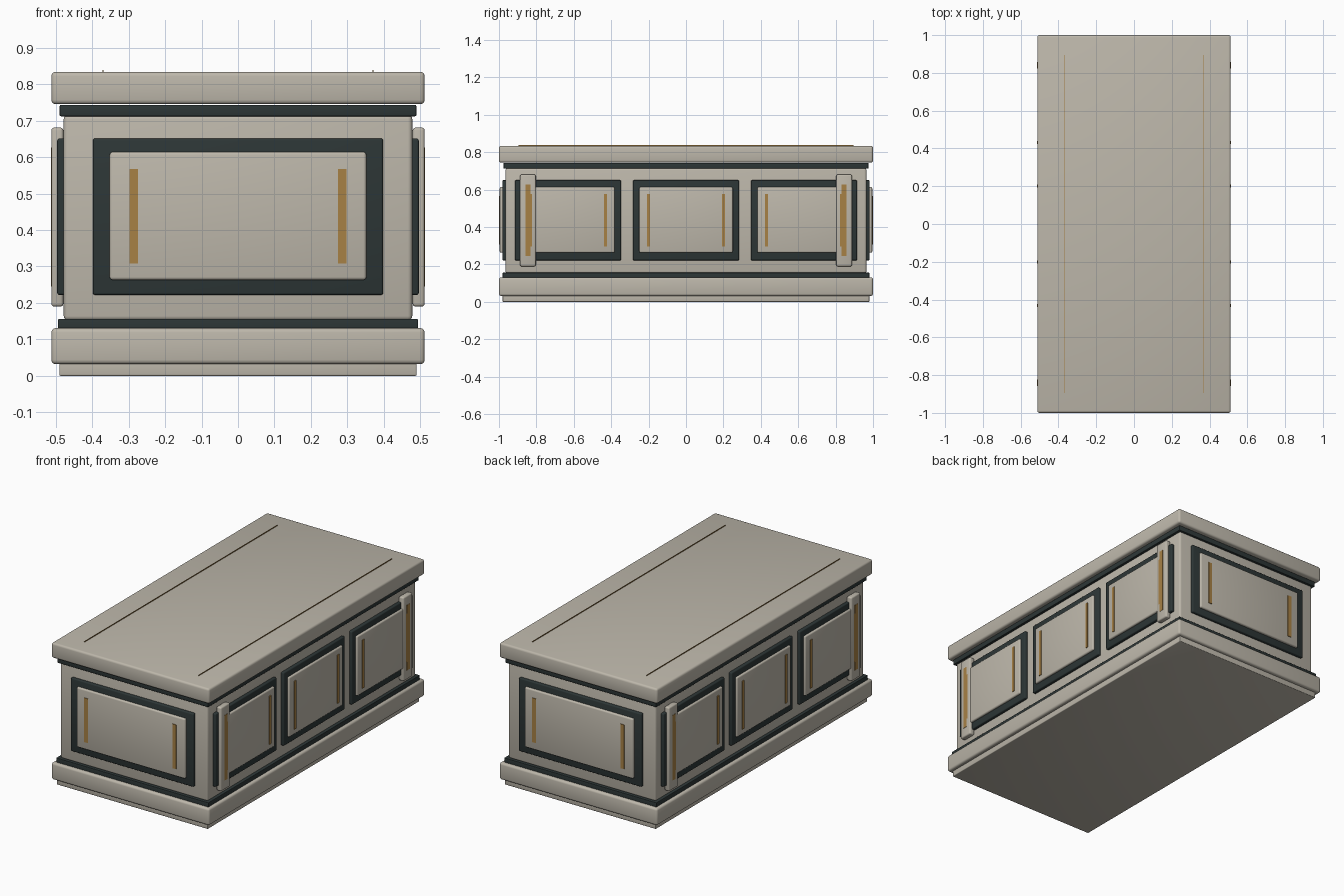
import bpy
from mathutils import Vector

if "Cube" in bpy.data.objects:
    bpy.data.objects.remove(bpy.data.objects["Cube"], do_unlink=True)


def material(name, rgb):
    m = bpy.data.materials.new(name)
    m.use_nodes = True
    m.diffuse_color = (*rgb, 1)
    bsdf = m.node_tree.nodes["Principled BSDF"]
    bsdf.inputs["Base Color"].default_value = (*rgb, 1)
    bsdf.inputs["Roughness"].default_value = 0.6
    return m


STONE = material("pale_stone", (0.51, 0.475, 0.405))
DARK = material("dark_slate", (0.026, 0.037, 0.037))
GOLD = material("aged_gold", (0.39, 0.22, 0.06))


def box(name, low, high, mat, bevel=0.0):
    """Box between two corners, with rounded edges if asked."""
    low, high = Vector(low), Vector(high)
    bpy.ops.mesh.primitive_cube_add(size=1, location=(low + high) / 2)
    ob = bpy.context.object
    ob.name = name
    ob.scale = high - low
    bpy.ops.object.transform_apply(location=False, rotation=False, scale=True)
    ob.data.materials.append(mat)
    if bevel:
        mod = ob.modifiers.new("rounded_edges", "BEVEL")
        mod.width, mod.segments = bevel, 3
        bpy.ops.object.modifier_apply(modifier=mod.name)
        bpy.ops.object.shade_smooth_by_angle()
    return ob


def layer(name, hx, hy, z0, z1, mat, bevel):
    box(name, (-hx, -hy, z0), (hx, hy, z1), mat, bevel)


def plate(name, axis, side, centre, half, depth, z0, z1, mat, bevel=0.0):
    """Plate standing on a wall that faces along axis (0 = x, 1 = y)."""
    low, high = [0, 0, z0], [0, 0, z1]
    low[axis], high[axis] = sorted((side * depth[0], side * depth[1]))
    low[1 - axis], high[1 - axis] = centre - half, centre + half
    box(name, low, high, mat, bevel)


# Stacked layers from floor to top
layer("plinth", 0.49, 0.98, 0, 0.05, STONE, 0.004)
layer("base_slab", 0.512, 1.0, 0.032, 0.131, STONE, 0.012)
layer("lower_trim", 0.494, 0.98, 0.12, 0.156, DARK, 0.003)
layer("body", 0.478, 0.965, 0.152, 0.716, STONE, 0.012)
layer("upper_trim", 0.489, 0.975, 0.712, 0.743, DARK, 0.003)
layer("top_slab", 0.512, 1.0, 0.745, 0.834, STONE, 0.012)

for side, word in ((-1, "right"), (1, "left")):
    # Three framed panels along each long side
    for i in (-1, 0, 1):
        y = i * 0.631
        tag = f"{word}_{i + 2}"
        plate(f"side_frame_{tag}", 0, side, y, 0.283, (0.46, 0.496),
              0.222, 0.651, DARK, 0.006)
        plate(f"side_panel_{tag}", 0, side, y, 0.25, (0.48, 0.508),
              0.263, 0.614, STONE, 0.008)
        for k in (-1, 1):
            plate(f"side_inlay_{tag}", 0, side, y + k * 0.2, 0.008,
                  (0.505, 0.5125), 0.295, 0.578, GOLD)
    # Pilasters near the corners
    for y in (-0.845, 0.845):
        plate(f"pilaster_{word}", 0, side, y, 0.042, (0.479, 0.512),
              0.19, 0.681, STONE, 0.008)
        plate(f"pilaster_inlay_{word}", 0, side, y, 0.013, (0.508, 0.5135),
              0.245, 0.627, GOLD)
    # Fine gold line along the top
    x = side * 0.37
    box(f"top_line_{word}", (x - 0.001, -0.895, 0.83),
        (x + 0.001, 0.895, 0.839), GOLD)

# Framed panel on each end
for side, word in ((-1, "front"), (1, "back")):
    plate(f"{word}_frame", 1, side, 0, 0.398, (0.95, 0.982),
          0.222, 0.651, DARK, 0.006)
    plate(f"{word}_panel", 1, side, 0, 0.352, (0.97, 0.996),
          0.263, 0.614, STONE, 0.008)
    for k in (-1, 1):
        plate(f"{word}_inlay", 1, side, k * 0.286, 0.012, (0.99, 1.0),
              0.308, 0.567, GOLD)
